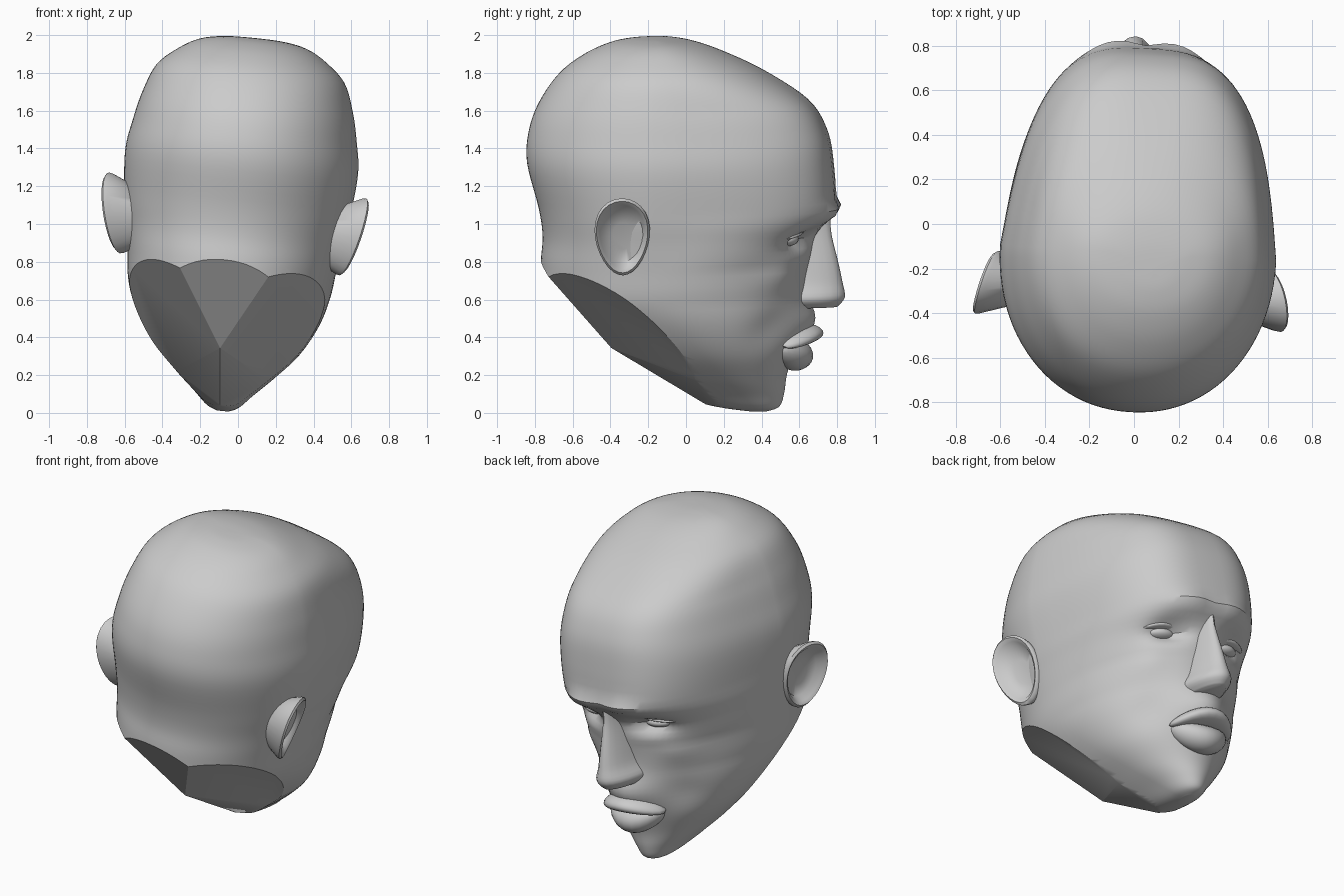
import bpy, bmesh, math
from mathutils import Matrix, Vector

cube = bpy.data.objects.get("Cube")
if cube:
    bpy.data.objects.remove(cube, do_unlink=True)

GREY = (0.6, 0.6, 0.6, 1.0)
mat = bpy.data.materials.new("plain_grey")
mat.use_nodes = True
mat.diffuse_color = GREY
mat.node_tree.nodes["Principled BSDF"].inputs["Base Color"].default_value = GREY

# The whole head leans to one side and turns slightly
PIVOT = Vector((0, 0, 1.05))
POSE = (Matrix.Translation(PIVOT) @ Matrix.Rotation(-0.06, 4, 'Z')
        @ Matrix.Rotation(0.1, 4, 'Y') @ Matrix.Translation(-PIVOT))


def clamp(v, lo, hi):
    return min(max(v, lo), hi)


def finish(name, bm, angle=50):
    bmesh.ops.recalc_face_normals(bm, faces=bm.faces)
    me = bpy.data.meshes.new(name)
    bm.to_mesh(me)
    bm.free()
    me.transform(POSE)
    me.materials.append(mat)
    ob = bpy.data.objects.new(name, me)
    bpy.context.collection.objects.link(ob)
    bpy.ops.object.select_all(action='DESELECT')
    ob.select_set(True)
    bpy.context.view_layer.objects.active = ob
    bpy.ops.object.shade_smooth_by_angle(angle=math.radians(angle))


def loft(rings):
    """Skin a list of closed rings and cap both ends."""
    bm = bmesh.new()
    rows = [[bm.verts.new(p) for p in r] for r in rings]
    n = len(rows[0])
    for a, b in zip(rows, rows[1:]):
        for i in range(n):
            j = (i + 1) % n
            bm.faces.new((a[i], a[j], b[j], b[i]))
    bm.faces.new(rows[0])
    bm.faces.new(rows[-1])
    return bm


def spline(rows, steps):
    """Smoothly interpolate between profile rows."""
    out = []
    for i in range(len(rows) - 1):
        p0, p1, p2 = rows[max(i - 1, 0)], rows[i], rows[i + 1]
        p3 = rows[min(i + 2, len(rows) - 1)]
        for s in range(steps):
            t = s / steps
            out.append([0.5 * (2 * b + (c - a) * t + (2 * a - 5 * b + 4 * c - d) * t * t
                               + (3 * b - a - 3 * c + d) * t ** 3)
                        for a, b, c, d in zip(p0, p1, p2, p3)])
    return out + [rows[-1]]


# Skull profile: height, half width, back y, front y
SKULL = [
    (0.005, .03, .32, .43),
    (0.03, .085, .15, .49),
    (0.10, .155, -.15, .515),
    (0.20, .26, -.40, .53),
    (0.34, .39, -.62, .57),
    (0.50, .485, -.73, .61),
    (0.65, .535, -.765, .635),
    (0.80, .555, -.77, .66),
    (0.94, .575, -.76, .695),
    (1.09, .60, -.78, .785),
    (1.33, .62, -.84, .78),
    (1.50, .595, -.83, .745),
    (1.65, .56, -.775, .65),
    (1.80, .50, -.67, .43),
    (1.90, .39, -.54, .23),
    (1.96, .28, -.41, .07),
    (1.985, .15, -.30, -.07),
    (1.99, .01, -.21, -.19),
]
# Face relief: x, z, spread x, spread z, push forward (mirrored across x)
RELIEF = [
    (.22, .935, .11, .055, -.085),   # eye socket
    (.13, 1.075, .15, .045, .04),    # brow ridge
    (.33, .76, .09, .08, .025),      # cheekbone
    (.30, .48, .09, .10, -.025),     # cheek hollow
    (0, .48, .17, .12, .075),        # muzzle
]


def relief(x, z):
    return sum(d * math.exp(-((abs(x) - cx) / sx) ** 2 - ((z - cz) / sz) ** 2)
               for cx, cz, sx, sz, d in RELIEF)


def skull_ring(z, w, yb, yf, n=96):
    # Widest point moves forward under the jaw; the forehead is square and tapered
    margin = .3 * (yf - yb)
    ym = clamp(max(.385 - .82 * z, -.13), yb + margin, yf - margin)
    square = clamp((z - .8) / .3, 0, 1) * clamp((1.95 - z) / .3, 0, 1)
    ring = []
    for i in range(n):
        t = 2 * math.pi * i / n
        c, s = math.cos(t), math.sin(t)
        e = 2 / (2 + 1.1 * square if s >= 0 else 2.1)
        depth = abs(s) ** e
        x = math.copysign(abs(c) ** e, c) * w
        if s > 0:
            x *= 1 - .19 * square * depth
        y = ym + ((yf if s >= 0 else yb) - ym) * depth
        k = clamp((y - .1) / .3, 0, 1)
        ring.append((x, y + relief(x, z) * k * k * (3 - 2 * k), z))
    return ring


head = loft([skull_ring(*r) for r in spline(SKULL, 5)])

# Flat facets that cut away the neck, meeting at one point under the nape
APEX = (0, -.40, .34)
CUTS = [(0, -.47, -.37)]
for side in (1, -1):
    CUTS += [(side * .144, -.138, -.193), (side * .089, -.101, -.168)]
for normal in CUTS:
    cut = bmesh.ops.bisect_plane(head, geom=head.verts[:] + head.edges[:] + head.faces[:],
                                 plane_co=APEX, plane_no=normal, clear_outer=True)
    rim = [g for g in cut["geom_cut"] if isinstance(g, bmesh.types.BMEdge)]
    bmesh.ops.holes_fill(head, edges=rim, sides=0)
finish("head", head, 30)

# Nose profile: height, half width, ridge y
NOSE = [(1.03, .05, .765), (.94, .06, .772), (.80, .085, .805),
        (.69, .108, .828), (.61, .14, .84), (.56, .10, .80)]


def nose_ring(z, w, tip, n=14):
    ring = []
    for i in range(n + 1):
        t = math.pi * i / n
        ring.append((w * math.cos(t), .54 + (tip - .54) * abs(math.sin(t)) ** 1.1, z))
    return ring


finish("nose", loft([nose_ring(*r) for r in spline(NOSE, 4)]))


def bent_ellipsoid(name, centre, size, bend_y, bend_z):
    """Ellipsoid whose ends curve back along y and up or down along z."""
    bm = bmesh.new()
    bmesh.ops.create_uvsphere(bm, u_segments=24, v_segments=14, radius=1)
    for v in bm.verts:
        x, y, z = (a * b for a, b in zip(v.co, size))
        v.co = (centre[0] + x, centre[1] + y + bend_y * x * x, centre[2] + z + bend_z * x * x)
    finish(name, bm)


# Lips
bent_ellipsoid("upper_lip", (0, .62, .42), (.21, .105, .05), -1.7, -1.2)
bent_ellipsoid("lower_lip", (0, .575, .30), (.19, .095, .08), -1.5, 1.5)

# Ear rings: scale, outward offset from the rim
EAR = [(.65, -.16), (.98, -.02), (1.0, .0), (.93, .012), (.82, .0),
       (.68, -.035), (.35, -.045)]


def ear_ring(side, scale, out, n=28):
    ring = []
    for i in range(n):
        t = 2 * math.pi * i / n
        c, s = math.cos(t), math.sin(t)
        wide = .142 * (1 + .18 * s)           # narrower towards the lobe
        x = .635 + (.05 * s - .045 * c) * scale + out
        ring.append((side * x, -.30 + wide * scale * c, .995 + .21 * scale * s))
    return ring


for side, label in ((1, "left"), (-1, "right")):
    finish(label + "_ear", loft([ear_ring(side, *r) for r in EAR]))
    # Eye and the heavy lid above it
    bent_ellipsoid(label + "_eye", (side * .22, .55, .94), (.095, .06, .035), -1.5, 0)
    bent_ellipsoid(label + "_eyelid", (side * .22, .57, .975), (.14, .065, .02), -1.5, -1.0)
